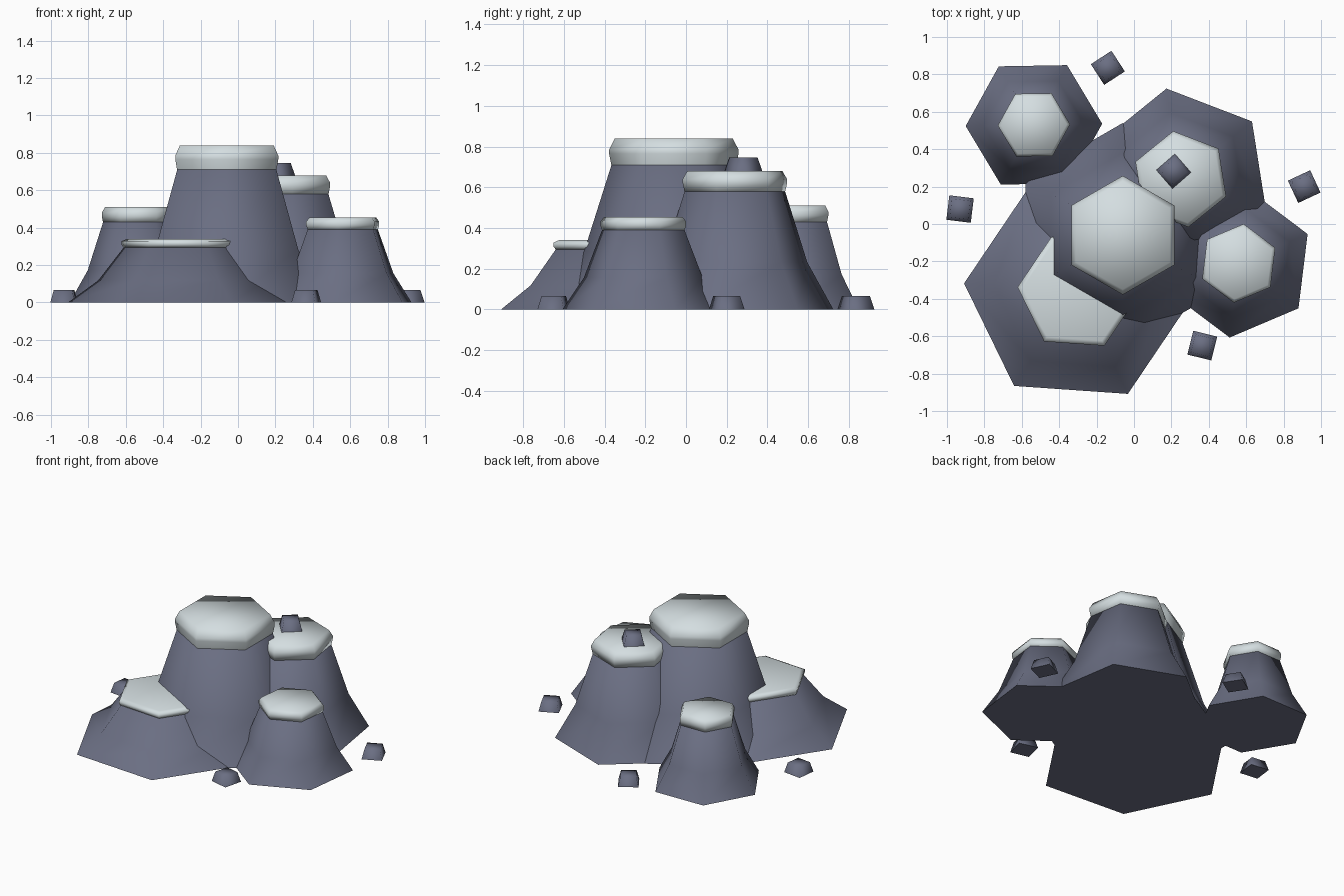
import bpy
import bmesh
from math import cos, sin, radians, pi

cube = bpy.data.objects.get("Cube")
if cube:
    bpy.data.objects.remove(cube, do_unlink=True)


def make_material(name, colour):
    mat = bpy.data.materials.new(name)
    mat.use_nodes = True
    mat.diffuse_color = colour
    mat.node_tree.nodes["Principled BSDF"].inputs["Base Color"].default_value = colour
    return mat


rock_grey = make_material("slate grey rock", (0.145, 0.157, 0.225, 1))
pale_top = make_material("pale stone top", (0.66, 0.73, 0.75, 1))


def stacked_rings(name, centre, sides, turn, profile, mat, smooth_angle):
    """Closed solid made of polygon rings; profile lists (radius, height)."""
    bm = bmesh.new()
    rings = []
    for radius, z in profile:
        angles = [radians(turn) + 2 * pi * i / sides for i in range(sides)]
        rings.append([bm.verts.new((radius * cos(a), radius * sin(a), z)) for a in angles])
    for low, high in zip(rings, rings[1:]):
        for i in range(sides):
            j = (i + 1) % sides
            bm.faces.new((low[i], low[j], high[j], high[i]))
    bm.faces.new(rings[0][::-1])
    bm.faces.new(rings[-1])
    mesh = bpy.data.meshes.new(name)
    bm.to_mesh(mesh)
    bm.free()
    mesh.materials.append(mat)
    obj = bpy.data.objects.new(name, mesh)
    obj.location = centre
    bpy.context.collection.objects.link(obj)
    bpy.ops.object.select_all(action='DESELECT')
    bpy.context.view_layer.objects.active = obj
    obj.select_set(True)
    bpy.ops.object.shade_smooth_by_angle(angle=radians(smooth_angle))
    return obj


def pillar(name, x, y, radius, turn, shoulder, top):
    """Flared six-sided rock with a bevelled pale cap."""
    stacked_rings(name + "_rock", (x, y, 0), 6, turn,
                  [(radius, 0), (radius * 0.735, shoulder * 0.4), (radius * 0.51, shoulder)],
                  rock_grey, 75)
    cap = radius * 0.53
    mid = (shoulder + top) / 2
    stacked_rings(name + "_cap", (x, y, 0), 6, turn,
                  [(cap * 0.965, shoulder), (cap, mid - 0.01),
                   (cap, mid + 0.01), (cap * 0.91, top)],
                  pale_top, 80)


# Five capped rocks: position, base radius, turn, cap bottom, cap top
pillar("tall", -0.06, -0.06, 0.60, 30, 0.71, 0.84)
pillar("back_left", 0.25, 0.24, 0.49, 39, 0.58, 0.68)
pillar("front_right", -0.30, -0.36, 0.61, 56, 0.295, 0.34)
pillar("back_right", -0.535, 0.53, 0.365, 1, 0.43, 0.51)
pillar("left", 0.56, -0.21, 0.40, 23, 0.39, 0.455)

# Loose tapered stones, one resting on a cap
stones = [(-0.93, 0.08, 0, 38), (-0.14, 0.835, 0, 78), (0.91, 0.20, 0, 70),
          (0.365, -0.65, 0, 31), (0.212, 0.282, 0.68, 86)]
for n, (x, y, z, turn) in enumerate(stones, 1):
    stacked_rings(f"loose_stone_{n}", (x, y, z), 4, turn,
                  [(0.093, 0), (0.07, 0.066)], rock_grey, 95)
